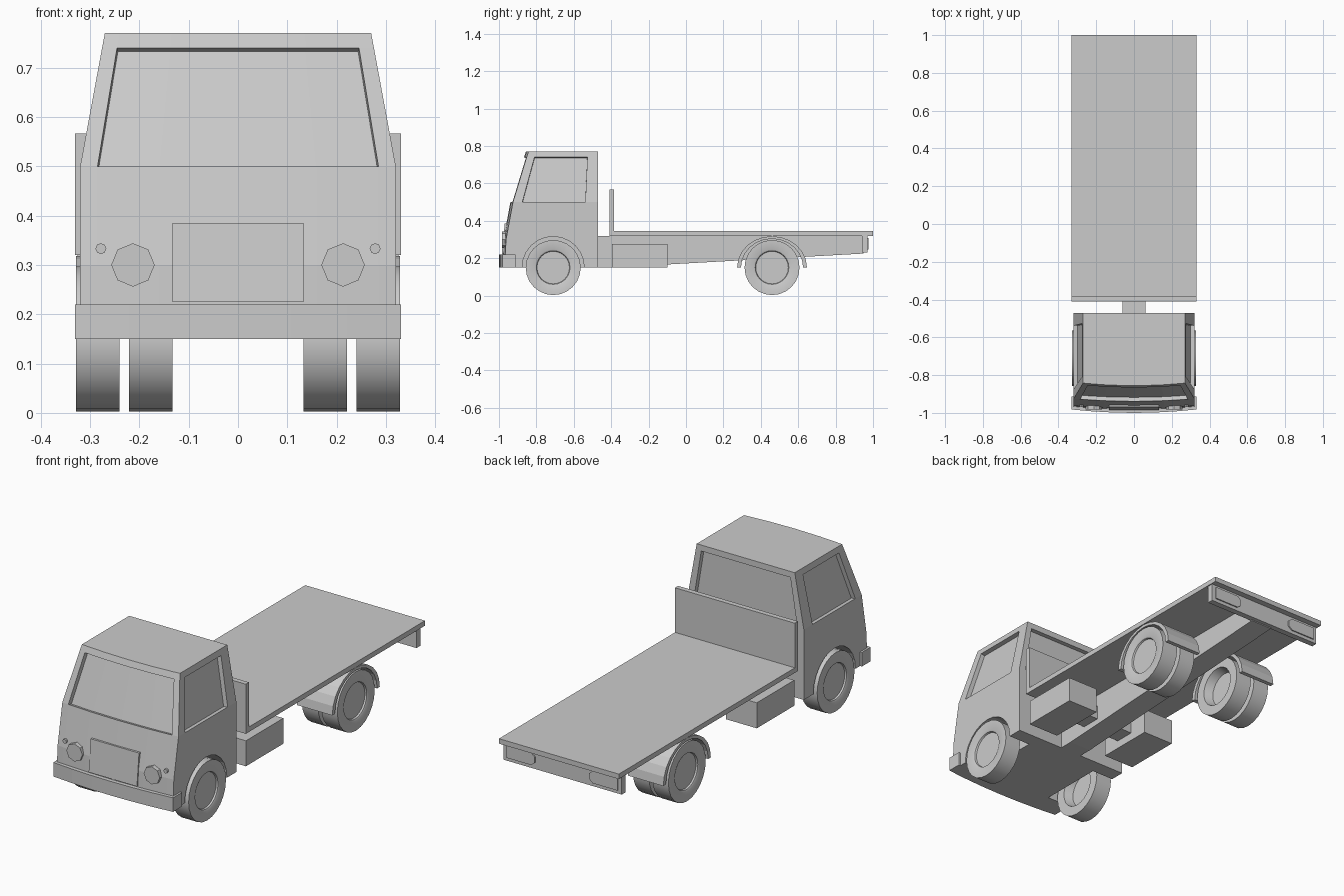
import bpy, bmesh
from math import sin, cos, pi, radians

if "Cube" in bpy.data.objects:
    bpy.data.objects.remove(bpy.data.objects["Cube"])


def finish(name, bm):
    bmesh.ops.recalc_face_normals(bm, faces=bm.faces)
    me = bpy.data.meshes.new(name)
    bm.to_mesh(me)
    bm.free()
    ob = bpy.data.objects.new(name, me)
    bpy.context.collection.objects.link(ob)
    return ob


def prism(name, pts, a, b, axis):
    """Extrude a 2D outline from a to b along axis 0, 1 or 2."""
    bm = bmesh.new()
    rings = []
    for t in (a, b):
        ring = []
        for p in pts:
            co = list(p)
            co.insert(axis, t)
            ring.append(bm.verts.new(co))
        rings.append(ring)
        bm.faces.new(ring)
    n = len(pts)
    for i in range(n):
        j = (i + 1) % n
        bm.faces.new((rings[0][i], rings[0][j], rings[1][j], rings[1][i]))
    return finish(name, bm)


def rect(p0, p1, q0, q1):
    return [(p0, q0), (p1, q0), (p1, q1), (p0, q1)]


def box(name, x0, x1, y0, y1, z0, z1):
    return prism(name, rect(x0, x1, y0, y1), z0, z1, 2)


def circle(cx, cz, r, n, start=0.0):
    return [(cx + r * cos(start + 2 * pi * i / n),
             cz + r * sin(start + 2 * pi * i / n)) for i in range(n)]


def wheel(name, side, x_in, x_out, y, z=0.15, r=0.147, n=24):
    """Lathe a tyre with a recessed hub around the x axis."""
    prof = [(0, x_out - .012), (.087, x_out - .012), (.09, x_out - .004), (.098, x_out),
            (r, x_out), (r, x_in), (.098, x_in), (.085, x_in + .045), (0, x_in + .045)]
    bm = bmesh.new()
    vs = [bm.verts.new((side * x, y, z + rad)) for rad, x in prof]
    es = [bm.edges.new(e) for e in zip(vs, vs[1:])]
    bmesh.ops.spin(bm, geom=vs + es, cent=(0, y, z), axis=(1, 0, 0),
                   angle=2 * pi, steps=n, use_merge=True)
    bmesh.ops.remove_doubles(bm, verts=bm.verts, dist=1e-4)
    ob = finish(name, bm)
    bpy.ops.object.select_all(action='DESELECT')
    ob.select_set(True)
    bpy.context.view_layer.objects.active = ob
    bpy.ops.object.shade_smooth_by_angle(angle=radians(30))
    return ob


# Cab: lofted cross-sections (z, half width, y of front corner)
BACK, BOW = -.47, .014
levels = [(.15, .32, -.97), (.30, .32, -.962), (.50, .32, -.925),
          (.74, .2756, -.852), (.77, .27, -.842)]
bm = bmesh.new()
rings = []
for z, w, yf in levels:
    front = [(u * w, yf - BOW * (1 - u * u)) for u in (-1, -.89, -.5, 0, .5, .89, 1)]
    side = [yf + f * (BACK - yf) for f in (.11, .85, 1)]
    ring = front + [(w, y) for y in side] + [(.89 * w, BACK), (-.89 * w, BACK)]
    ring += [(-w, y) for y in reversed(side)]
    rings.append([bm.verts.new((x, y, z)) for x, y in ring])
bm.faces.new(rings[0])
bm.faces.new(rings[-1])
n = len(rings[0])
window_band = []
for k in range(len(rings) - 1):
    for i in range(n):
        j = (i + 1) % n
        f = bm.faces.new((rings[k][i], rings[k][j], rings[k + 1][j], rings[k + 1][i]))
        if k == 2:
            window_band.append(f)
bmesh.ops.recalc_face_normals(bm, faces=bm.faces)
# Recessed windscreen, side windows and rear window
for group in (window_band[1:5], [window_band[7]], [window_band[10]], [window_band[13]]):
    bmesh.ops.inset_region(bm, faces=group, thickness=.0005, depth=-.022,
                           use_even_offset=True, use_boundary=True)
cab = finish("cab", bm)

# Front wheel arches cut into the cab
for s in (-1, 1):
    cutter = prism("arch_cutter", circle(-.71, .15, .166, 24), s * .2, s * .4, 0)
    cutter.hide_render = True
    mod = cab.modifiers.new("arch", 'BOOLEAN')
    mod.operation, mod.object, mod.solver = 'DIFFERENCE', cutter, 'EXACT'
    bpy.context.view_layer.objects.active = cab
    bpy.ops.object.modifier_apply(modifier=mod.name)
    bpy.data.objects.remove(cutter)

# Bowed front bumper and grille
us = [-1, -.67, -.33, 0, .33, .67, 1]
prism("front_bumper", [(.33 * u, -1 + .018 * u * u) for u in us]
      + [(.33, -.912), (-.33, -.912)], .15, .22, 2)
prism("grille", [(-.985, .225), (-.969, .385), (-.93, .385), (-.93, .225)], -.133, .133, 0)

# Flatbed, headboard, tapered chassis and rear light bar
box("flatbed", -.33, .33, -.41, 1, .32, .345)
box("headboard", -.33, .33, -.41, -.385, .32, .567)
prism("chassis", [(-.5, .15), (-.4, .15), (.95, .225), (.95, .32), (-.5, .32)], -.06, .06, 0)
box("rear_light_bar", -.325, .325, .94, .97, .23, .32)

# Paired parts
for s, tag in ((-1, "left"), (1, "right")):
    prism(f"headlight_{tag}", circle(s * .213, .30, .044, 8, 0), -.983, -.94, 1)
    prism(f"marker_light_{tag}", circle(s * .278, .333, .011, 8), -.968, -.94, 1)
    lamp = [(.305, .247), (.305, .308), (.17, .308), (.15, .292), (.15, .263), (.17, .247)]
    prism(f"tail_light_{tag}", [(s * x, z) for x, z in lamp], .96, .976, 1)
    box(f"side_tank_{tag}", s * .15, s * .32, -.395, -.1, .15, .277)
    box(f"tank_bracket_{tag}", s * .05, s * .15, -.3, -.2, .19, .26)
    wheel(f"front_wheel_{tag}", s, .24, .328, -.71)
    wheel(f"rear_wheel_outer_{tag}", s, .24, .328, .46)
    wheel(f"rear_wheel_inner_{tag}", s, .133, .221, .46)
    # Rear mudguard arch over both tyres
    angles = [pi * i / 12 for i in range(13)]
    arc = [(.46 + .187 * cos(a), .15 + .168 * sin(a)) for a in angles]
    arc += [(.46 + .166 * cos(a), .15 + .154 * sin(a)) for a in reversed(angles)]
    prism(f"rear_mudguard_{tag}", arc, s * .133, s * .328, 0)
